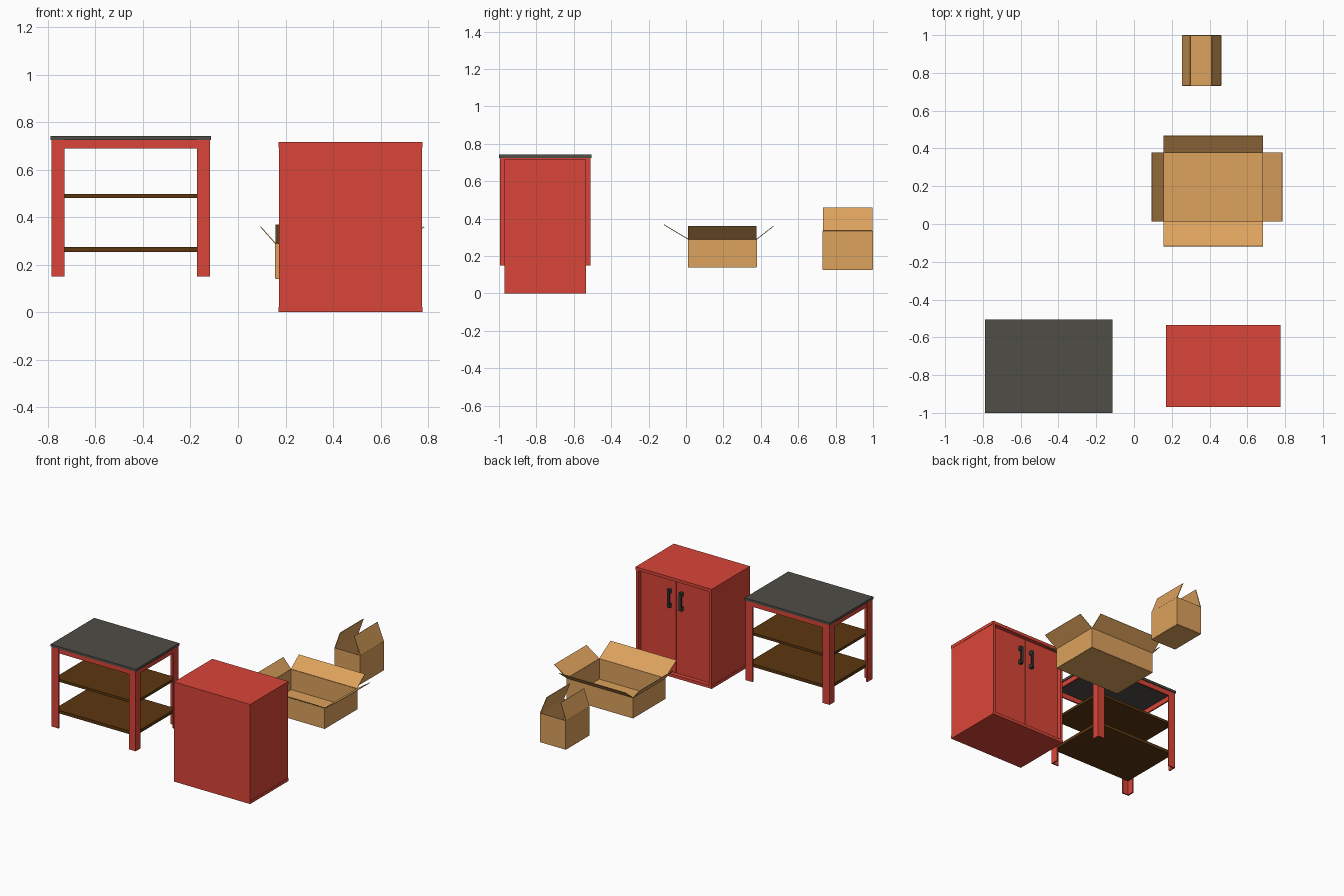
import bpy, bmesh
from mathutils import Vector

old = bpy.data.objects.get("Cube")
if old:
    bpy.data.objects.remove(old, do_unlink=True)


def material(name, r, g, b):
    m = bpy.data.materials.new(name)
    m.use_nodes = True
    m.diffuse_color = (r, g, b, 1)
    m.node_tree.nodes["Principled BSDF"].inputs["Base Color"].default_value = (r, g, b, 1)
    return m


RED = material("red paint", 0.70, 0.06, 0.04)
SLATE = material("dark grey top", 0.08, 0.075, 0.063)
WOOD = material("dark brown wood", 0.107, 0.037, 0.005)
CARD = material("cardboard", 0.72, 0.36, 0.108)
IRON = material("handle black", 0.035, 0.045, 0.045)


def finish(name, bm, mat):
    bmesh.ops.recalc_face_normals(bm, faces=bm.faces)
    mesh = bpy.data.meshes.new(name)
    bm.to_mesh(mesh)
    bm.free()
    mesh.materials.append(mat)
    ob = bpy.data.objects.new(name, mesh)
    bpy.context.collection.objects.link(ob)
    return ob


def add_box(bm, x, y, z):
    """Add a box given its (low, high) range on each axis."""
    new = bmesh.ops.create_cube(bm, size=1)["verts"]
    for v in new:
        v.co = [(lo + hi) / 2 + c * (hi - lo) for c, (lo, hi) in zip(v.co, (x, y, z))]


def box(name, mat, *ranges):
    bm = bmesh.new()
    add_box(bm, *ranges)
    return finish(name, bm, mat)


def sheet(name, a, b, c, d, thick=0.004):
    """Thin cardboard plate on four corners."""
    bm = bmesh.new()
    bm.faces.new([bm.verts.new(p) for p in (a, b, c, d)])
    ob = finish(name, bm, CARD)
    mod = ob.modifiers.new("thickness", "SOLIDIFY")
    mod.thickness = thick
    mod.offset = 0
    return ob


def span(edge, inward, length):
    """Range from an edge going inward by a length."""
    return tuple(sorted((edge, edge + inward * length)))


# Workbench: slab, angle-iron legs, aprons, shelves
TX, TY = (-0.785, -0.117), (-0.995, -0.51)
LEG, WALL = 0.055, 0.01
box("bench_top", SLATE, (-0.79, -0.113), (-1.0, -0.505), (0.725, 0.742))
for x, sx, side in ((TX[0], 1, "right"), (TX[1], -1, "left")):
    for y, sy, end in ((TY[0], 1, "front"), (TY[1], -1, "back")):
        bm = bmesh.new()
        z = (0.15, 0.725)
        add_box(bm, span(x, sx, LEG), span(y, sy, WALL), z)
        add_box(bm, span(x, sx, WALL), span(y + sy * WALL, sy, LEG - WALL), z)
        finish(f"bench_leg_{end}_{side}", bm, RED)
    box(f"bench_apron_{side}", RED, span(x + sx * 0.002, sx, WALL),
        (TY[0] + LEG, TY[1] - LEG), (0.69, 0.725))
for y, sy, end in ((TY[0], 1, "front"), (TY[1], -1, "back")):
    box(f"bench_apron_{end}", RED, (TX[0] + LEG, TX[1] - LEG),
        span(y + sy * 0.002, sy, WALL), (0.69, 0.725))
for name, z in (("upper", (0.48, 0.498)), ("lower", (0.253, 0.275))):
    box(f"bench_shelf_{name}", WOOD, (TX[0] + 0.012, TX[1] - 0.012),
        (TY[0] + 0.012, TY[1] - 0.012), z)

# Cabinet: panels with doors recessed on the back side
CX, CY, CH, T = (0.17, 0.776), (-0.97, -0.535), 0.716, 0.022
MID = sum(CX) / 2
box("cabinet_bottom", RED, CX, CY, (0, T))
box("cabinet_top", RED, CX, CY, (CH - T, CH))
for x, s, side in ((CX[0], 1, "right"), (CX[1], -1, "left")):
    box(f"cabinet_side_{side}", RED, span(x + s * 0.002, s, T - 0.002), CY, (T, CH - T))
    # Door and its pull handle
    inner = x + s * T
    door_w = abs(MID - inner) - 0.0015
    box(f"cabinet_door_{side}", RED, span(inner, s, door_w), (-0.583, -0.565), (T, CH - T))
    hx = MID - s * 0.047
    bm = bmesh.new()
    add_box(bm, (hx - 0.009, hx + 0.009), (-0.548, -0.537), (0.49, 0.615))
    for z in (0.49, 0.593):
        add_box(bm, (hx - 0.011, hx + 0.011), (-0.566, -0.542), (z - 0.003, z + 0.025))
    finish(f"cabinet_handle_{side}", bm, IRON)
box("cabinet_rear_panel", RED, (CX[0] + T, CX[1] - T), (CY[0], CY[0] + 0.012), (T, CH - T))


def carton(name, x, y, z, flaps):
    """Open carton; flaps map a side to its (outward, upward) reach."""
    (x0, x1), (y0, y1), (z0, z1) = x, y, z
    ring = [Vector(p) for p in ((x0, y0, 0), (x1, y0, 0), (x1, y1, 0), (x0, y1, 0))]
    low, high = Vector((0, 0, z0)), Vector((0, 0, z1))
    sheet(f"{name}_floor", *[p + low for p in ring])
    for i, side in enumerate(("front", "left", "back", "right")):
        a, b = ring[i], ring[(i + 1) % 4]
        sheet(f"{name}_wall_{side}", a + low, b + low, b + high, a + high)
        if side in flaps:
            out, up = flaps[side]
            along = (b - a).normalized()
            move = Vector((along.y, -along.x, 0)) * out + Vector((0, 0, up))
            sheet(f"{name}_flap_{side}", a + high, b + high, b + high + move, a + high + move)


# Wide carton with its flaps spread, and small carton with two flaps leaning in
carton("wide_carton", (0.157, 0.682), (0.012, 0.378), (0.142, 0.29),
       {"front": (0.13, 0.078), "back": (0.09, 0.07),
        "left": (0.102, 0.07), "right": (0.062, 0.07)})
carton("small_carton", (0.257, 0.46), (0.732, 0.998), (0.127, 0.335),
       {"left": (-0.05, 0.125), "right": (-0.042, 0.118)})
